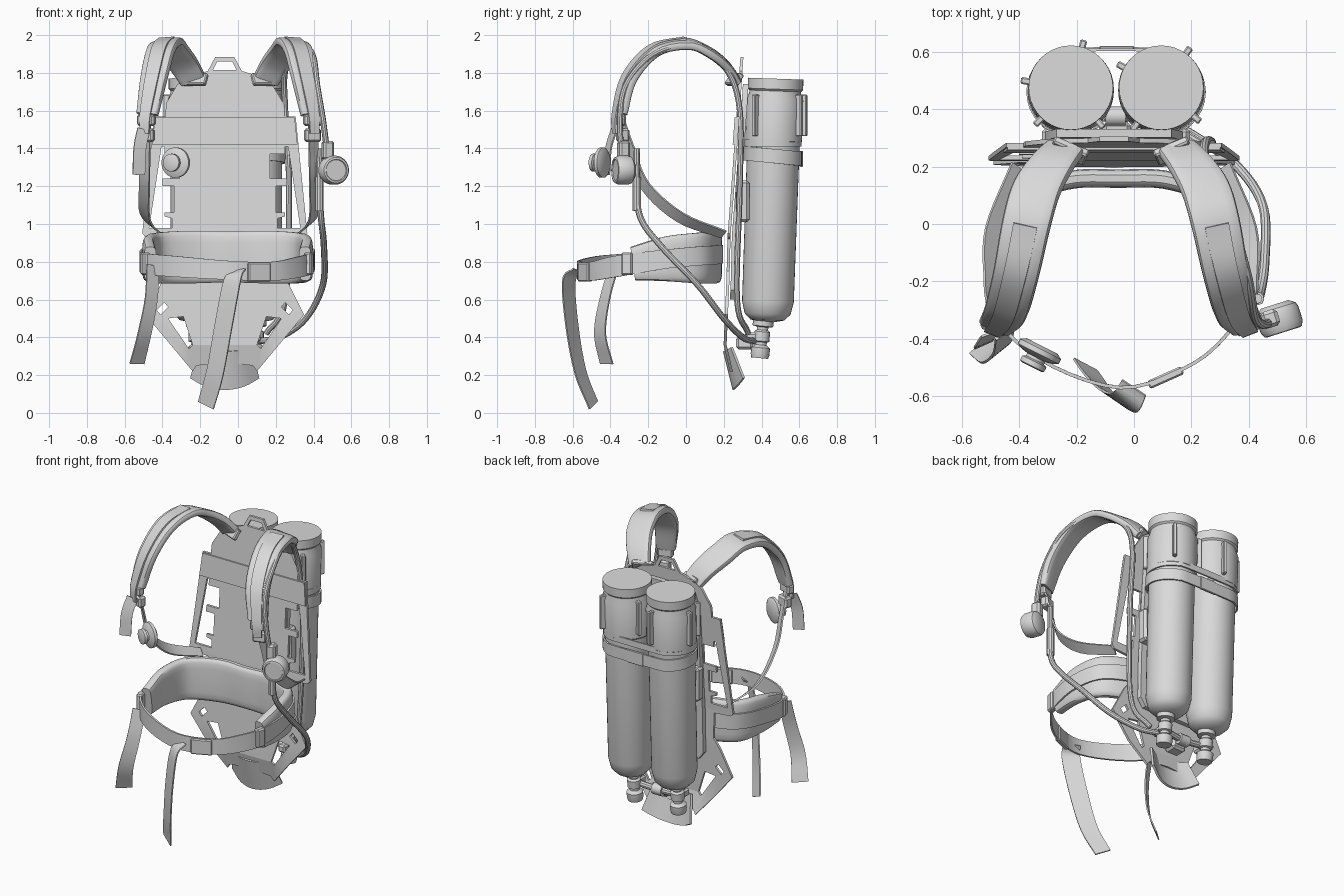
import bpy, bmesh, math
from mathutils import Vector, Matrix

if "Cube" in bpy.data.objects:
    bpy.data.objects.remove(bpy.data.objects["Cube"])

GREY = bpy.data.materials.new("plain_grey")
GREY.diffuse_color = (0.7, 0.7, 0.7, 1)
GREY.use_nodes = True
GREY.node_tree.nodes["Principled BSDF"].inputs["Base Color"].default_value = GREY.diffuse_color
CX = -0.07          # centre line of the back plate
STRAP_CX = -0.045   # centre line of the harness

FLAT = [(-.5, -.5), (.5, -.5), (.5, .5), (-.5, .5)]
ROUND = [(.5 * math.cos(i * math.tau / 10), .5 * math.sin(i * math.tau / 10)) for i in range(10)]
SOFT = [(math.copysign(.5 * abs(c) ** .35, c), math.copysign(.5 * abs(s) ** .6, s))
        for c, s in ((math.cos((i + .5) * math.tau / 16), math.sin((i + .5) * math.tau / 16)) for i in range(16))]


def finish(name, bm):
    bmesh.ops.recalc_face_normals(bm, faces=bm.faces[:])
    me = bpy.data.meshes.new(name)
    bm.to_mesh(me)
    bm.free()
    me.materials.append(GREY)
    ob = bpy.data.objects.new(name, me)
    bpy.context.collection.objects.link(ob)
    return ob


def smooth_path(pts, n):
    """Catmull-Rom through points of any dimension."""
    p = [Vector(q) for q in pts]
    p = [2 * p[0] - p[1]] + p + [2 * p[-1] - p[-2]]
    out = []
    for a, b, c, d in zip(p, p[1:], p[2:], p[3:]):
        for i in range(n):
            t = i / n
            out.append(.5 * (2 * b + (c - a) * t + (2 * a - 5 * b + 4 * c - d) * t * t
                             + (3 * b - a - 3 * c + d) * t ** 3))
    return out + [p[-2]]


def sweep(name, pts, thick, wdir=None, section=FLAT, n=5, shift=0.0, wscale=1.0, wend=None):
    """Sweep a section along (x, y, z, width) points; wdir to wend is the width direction."""
    path = smooth_path(pts, n)
    pos = [q.xyz for q in path]
    side = Vector(wdir) if wdir else Vector((.31, .17, .9))
    bm = bmesh.new()
    rings = []
    for i, q in enumerate(path):
        t = (pos[min(i + 1, len(pos) - 1)] - pos[max(i - 1, 0)]).normalized()
        if wend:
            side = Vector(wdir).lerp(Vector(wend), min(1, 1.5 * i / (len(path) - 1)))
        w = (side - t * side.dot(t)).normalized()
        nrm = t.cross(w)
        if not wdir:
            side = w
        rings.append([bm.verts.new(pos[i] + w * a * q[3] * wscale + nrm * (b * thick + shift))
                      for a, b in section])
    k = len(section)
    for r, s in zip(rings, rings[1:]):
        for j in range(k):
            bm.faces.new((r[j], r[(j + 1) % k], s[(j + 1) % k], s[j]))
    bm.faces.new(rings[0])
    bm.faces.new(rings[-1])
    return finish(name, bm)


def tube(name, pts, r):
    return sweep(name, [(*p, 2 * r) for p in pts], 2 * r, section=ROUND, n=6)


def lathe(name, origin, axis, profile, seg=32):
    """Revolve (radius, height) points round an axis."""
    bm = bmesh.new()
    rot = Vector(axis).to_track_quat('Z', 'Y')
    rings = []
    for r, h in profile:
        rings.append([bm.verts.new(Vector(origin) + rot @ Vector(
            (r * math.cos(j * math.tau / seg), r * math.sin(j * math.tau / seg), h))) for j in range(seg)])
    for a, b in zip(rings, rings[1:]):
        for j in range(seg):
            bm.faces.new((a[j], a[(j + 1) % seg], b[(j + 1) % seg], b[j]))
    bm.faces.new(rings[0])
    bm.faces.new(rings[-1])
    return finish(name, bm)


def box(name, loc, size, turn=0.0, tilt=0.0):
    bm = bmesh.new()
    bmesh.ops.create_cube(bm, size=1, matrix=Matrix.Translation(loc) @ Matrix.Rotation(turn, 4, 'Z')
                          @ Matrix.Rotation(tilt, 4, 'X') @ Matrix.Diagonal((*size, 1)))
    bmesh.ops.bevel(bm, geom=bm.edges[:], offset=min(size) * .2, segments=1, affect='EDGES')
    return finish(name, bm)


def mirrored(ob, name):
    bm = bmesh.new()
    bm.from_mesh(ob.data)
    for v in bm.verts:
        v.co.x = 2 * STRAP_CX - v.co.x
    return finish(name, bm)


BEND = [(0.0, .27), (.13, .265), (.24, .235), (.36, .207), (.7, .222), (.94, .228), (1.2, .248), (1.57, .275), (1.9, .297)]


def plate_y(z):
    for (a, ya), (b, yb) in zip(BEND, BEND[1:]):
        if z <= b:
            return ya + (yb - ya) * (z - a) / (b - a)
    return BEND[-1][1]


def plate(name, half, holes, thick, back=0.0):
    """Flat sheet from a half outline, with mirrored holes, bent to the back profile."""
    flip = lambda pts: [(-u, z) for u, z in reversed(pts)]
    loops = [half + flip([p for p in half if p[0] > 0])]
    for h in holes:
        loops += [h + flip([p for p in h if p[0] > 0])] if h[0][0] == 0 else [h, flip(h)]
    cu = bpy.data.curves.new(name, 'CURVE')
    cu.dimensions, cu.fill_mode, cu.extrude = '2D', 'BOTH', thick / 2
    for lp in loops:
        sp = cu.splines.new('POLY')
        sp.points.add(len(lp) - 1)
        for p, (u, z) in zip(sp.points, lp):
            p.co = (u, z, 0, 1)
        sp.use_cyclic_u = True
    tmp = bpy.data.objects.new(name + "_tmp", cu)
    bpy.context.collection.objects.link(tmp)
    dg = bpy.context.evaluated_depsgraph_get()
    me = bpy.data.meshes.new_from_object(tmp.evaluated_get(dg))
    bpy.data.objects.remove(tmp)
    bm = bmesh.new()
    bm.from_mesh(me)
    bmesh.ops.remove_doubles(bm, verts=bm.verts[:], dist=1e-5)
    for z, _ in BEND[1:-1]:
        bmesh.ops.bisect_plane(bm, geom=bm.verts[:] + bm.edges[:] + bm.faces[:],
                               plane_co=(0, z, 0), plane_no=(0, 1, 0))
    for v in bm.verts:
        u, z, d = v.co
        v.co = (u + CX, plate_y(z) + back - d, z)
    return finish(name, bm)


# Back plate with carry handle, side windows, lower wings and a curved bottom lip
outline = [(0, 1.885), (.05, 1.885), (.09, 1.81), (.19, 1.78), (.25, 1.74), (.31, 1.64), (.315, 1.57), (.375, 1.57),
           (.437, .95), (.42, .93), (.3, .92), (.29, .75), (.335, .69), (.42, .52), (.17, .22), (.15, .25), (0, .27)]
window = [(.335, 1.41), (.4, .98), (.28, .98), (.28, 1.03), (.32, 1.04), (.32, 1.06), (.27, 1.06), (.27, 1.2),
          (.33, 1.2), (.33, 1.24), (.24, 1.24), (.24, 1.37), (.32, 1.37), (.32, 1.41)]
grip = [(0, 1.86), (.04, 1.86), (.062, 1.815), (0, 1.815)]
cutout = [(.3, .5), (.22, .51), (.17, .36), (.19, .34)]
slot = [(.3, .56), (.32, .585), (.36, .545), (.34, .52)]
plate("back_plate", outline, [window, grip, cutout, slot], .016)
plate("cross_panel", [(0, 1.565), (.37, 1.565), (.385, 1.42), (0, 1.42)], [], .01, -.012)
plate("tank_cradle", [(0, 1.74), (.2, 1.74), (.24, 1.6), (.24, .65), (.2, .6), (0, .6)], [], .03, .03)
sweep("bottom_lip", [(CX + u, .228 + 1.8 * u * u, .225 + 1.6 * u * u, .21 - 1.2 * u * u)
                     for u in (-.16, -.1, -.05, 0, .05, .1, .16)], .014, (0, -.25, 1))

# Two tanks, slightly leaning, with cap sleeves, guard fins and valves
LEAN = (0, .045, 1.29)
body = [(.03, 0), (.09, .012), (.122, .045), (.137, .11), (.139, .95), (.15, .96), (.15, 1.18), (.137, 1.215),
        (.137, 1.225), (.147, 1.235), (.147, 1.29)]
valve = [(.02, .0), (.045, .0), (.05, .02), (.05, .055), (.03, .07), (.03, .085), (.042, .09), (.042, .14),
         (.03, .15), (.03, .165), (.055, .17), (.055, .2)]
for side, x, angles in (("left", -.22, (75, 170, 225, 310)), ("right", .095, (55, 150, 235, 320))):
    lathe(side + "_tank", (x, .43, .48), LEAN, body, 40)
    lathe(side + "_valve", (x, .39, .29), (0, .1, 1), valve, 16)
    box(side + "_valve_outlet", (x, .36, .4), (.05, .1, .05))
    for a in angles:
        c, s = math.cos(math.radians(a)), math.sin(math.radians(a))
        box(f"{side}_guard_fin_{a}", (x + .157 * c, .47 + .157 * s, 1.575), (.04, .024, .22), math.radians(a))
    box(side + "_tank_bracket", (x, .30, 1.12), (.2, .07, .22))
tube("manifold", [(-.22, .385, .4), (-.06, .375, .39), (.095, .385, .4)], .02)
lathe("manifold_joint", (-.1, .375, .39), (1, 0, 0), [(.035, 0), (.035, .07)], 12)
box("pressure_reducer", (-.06, .31, .37), (.1, .09, .07))


# Bands round both tanks
def band(name, z, w, r, lift=0.0):
    pts = []
    for x, a0 in ((.095, -90), (-.22, 90)):
        for i in range(9):
            a = math.radians(a0 + i * 22.5)
            pts.append((x + r * math.cos(a), .46 + r * math.sin(a), z + lift * math.sin(a), w))
    sweep(name, pts + [pts[0]], .01, (0, 0, 1), n=2)


band("tank_band", 1.36, .075, .15, -.015)
band("upper_tank_band", 1.43, .04, .146)
box("tank_band_buckle", (-.06, .612, 1.345), (.12, .016, .085))

# Shoulder pads, webbing and buckles
pad = [(.15, .262, 1.765, .14), (.195, .21, 1.84, .155), (.25, .12, 1.91, .17), (.285, 0, 1.955, .17),
       (.32, -.17, 1.915, .16), (.355, -.3, 1.77, .15), (.39, -.35, 1.58, .12)]
WB, WF = (.85, .3, -.5), (.93, .36, -.05)
rides = [sweep("right_shoulder_pad", pad, .05, WB, SOFT, wend=WF),
         sweep("right_shoulder_webbing", pad[3:] + [(.395, -.35, 1.48, .1)], .012, WF, shift=.029, wscale=.5),
         sweep("right_lower_strap", [(.395, -.35, 1.56, .06), (.40, -.29, 1.39, .06), (.405, -.215, 1.2, .07),
                                     (.40, -.03, 1.035, .075), (.315, .2, .945, .06)], .01, (.6, .35, .5)),
         box("right_shoulder_buckle", (.395, -.355, 1.55), (.095, .05, .06), .35),
         box("right_strap_adjuster", (.395, -.335, 1.47), (.085, .05, .07), .35),
         box("right_pad_anchor", (.135, .255, 1.765), (.13, .03, .07), .4, -.6)]
for ob in rides:
    mirrored(ob, ob.name.replace("right", "left"))
sweep("left_strap_tail", [(-.5, -.38, 1.5, .07), (-.52, -.41, 1.4, .07), (-.525, -.42, 1.26, .07)], .008, (.9, .4, 0))

# Waist pad, belt, buckles and hanging tails
half_pad = [(.355, -.28, .79, .18), (.362, -.1, .815, .24), (.31, .07, .82, .27), (.13, .15, .825, .28)]
left_pad = [(-.11 - x, y, z, w) for x, y, z, w in half_pad]
sweep("waist_pad", left_pad + [(-.055, .158, .825, .27)] + half_pad[::-1], .065, (0, 0, 1), SOFT, 6)
sweep("waist_belt", [(-.26, .19, .84, .1), (-.39, .14, .835, .1), (-.47, .06, .83, .1), (-.51, -.1, .815, .1),
                     (-.495, -.3, .79, .11), (-.33, -.47, .775, .11), (-.05, -.57, .755, .1), (.18, -.5, .75, .1),
                     (.31, -.4, .77, .11), (.382, -.28, .79, .11), (.4, -.1, .815, .1), (.36, .06, .83, .1),
                     (.28, .14, .835, .1), (.15, .19, .84, .1)], .012, (0, 0, 1))
box("belt_buckle", (.11, -.535, .745), (.13, .03, .1), .42)
box("left_belt_adjuster", (-.49, -.31, .79), (.04, .06, .12), .3)
box("right_belt_adjuster", (.375, -.31, .79), (.04, .06, .12), -.3)
sweep("centre_belt_tail", [(0, -.57, .755, .1), (-.03, -.62, .7, .11), (-.075, -.605, .47, .11), (-.12, -.56, .22, .105),
                           (-.17, -.49, .04, .1)], .008, (.8, -.55, .15))
sweep("left_belt_tail", [(-.45, -.38, .78, .08), (-.46, -.43, .6, .08), (-.495, -.455, .42, .09), (-.535, -.42, .26, .1)],
      .008, (.75, .6, .1))

# Hoses
tube("lower_hose", [(.43, -.26, 1.4), (.43, -.26, 1.2), (.44, -.24, 1.03), (.455, -.13, .88), (.45, .06, .68),
                    (.36, .2, .5), (.22, .3, .4), (.11, .36, .38)], .017)
tube("hose_sleeve", [(.43, -.26, 1.25), (.43, -.26, 1.15), (.431, -.26, 1.07)], .023)
tube("shoulder_hose", [(.15, .33, .42), (.25, .27, .6), (.27, .285, 1.2), (.25, .285, 1.6), (.25, .22, 1.81), (.32, .08, 1.92),
                       (.36, -.05, 1.94), (.4, -.2, 1.88), (.42, -.32, 1.73), (.45, -.35, 1.55), (.475, -.34, 1.36)], .016)

# Breathing valve on the right, gauge on the left
lathe("breathing_valve", (.49, -.28, 1.285), (.3, -.95, 0),
      [(.05, 0), (.072, .015), (.077, .03), (.077, .08), (.068, .1), (.058, .102), (.055, .096)])
box("breathing_valve_inlet", (.475, -.33, 1.39), (.06, .06, .1), .3)
lathe("gauge", (-.32, -.425, 1.325), (-.45, -.89, 0),
      [(.06, 0), (.08, .012), (.08, .03), (.06, .04), (.035, .045), (.035, .055), (.047, .06), (.047, .078), (.038, .082)])

# Soft shading with crisp edges
bpy.ops.object.select_all(action='SELECT')
bpy.context.view_layer.objects.active = bpy.context.scene.objects[0]
bpy.ops.object.shade_smooth_by_angle(angle=math.radians(35))
